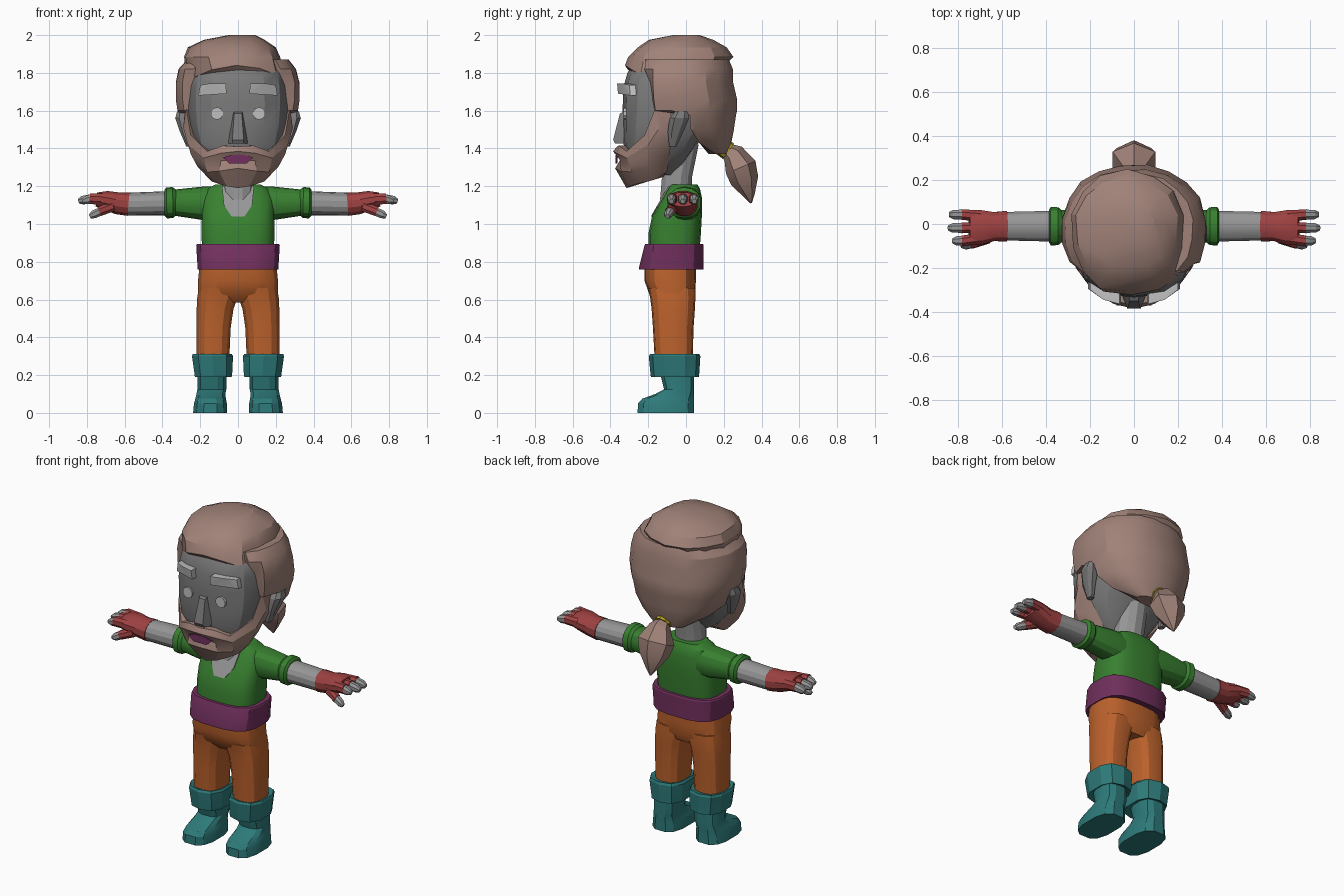
import bpy, bmesh, math
from mathutils import Vector


def material(name, rgb):
    m = bpy.data.materials.new(name)
    lin = [(c / 255 / 12.92) if c < 11 else ((c / 255 + 0.055) / 1.055) ** 2.4 for c in rgb]
    m.diffuse_color = (*lin, 1)
    return m


HAIR = material("hair_brown", (160, 130, 120))
FACE = material("face_grey", (122, 122, 122))
SKIN = material("skin_grey", (150, 150, 150))
PALE = material("pale_grey", (192, 192, 192))
GREEN = material("shirt_green", (56, 128, 48))
PURPLE = material("belt_purple", (114, 48, 94))
ORANGE = material("trouser_orange", (188, 98, 44))
TEAL = material("boot_teal", (46, 122, 122))
RED = material("glove_red", (160, 66, 66))
YELLOW = material("band_yellow", (170, 155, 25))


def finish(name, bm, mat):
    bmesh.ops.remove_doubles(bm, verts=bm.verts[:], dist=0.0005)
    bmesh.ops.recalc_face_normals(bm, faces=bm.faces[:])
    me = bpy.data.meshes.new(name)
    bm.to_mesh(me)
    bm.free()
    me.materials.append(mat)
    ob = bpy.data.objects.new(name, me)
    bpy.context.collection.objects.link(ob)
    return ob


def skin_rows(name, rows, mat, closed=True):
    """Bridge rows of points; closed rows get end caps."""
    bm = bmesh.new()
    vs = [[bm.verts.new(p) for p in r] for r in rows]
    n = len(vs[0])
    for a, b in zip(vs, vs[1:]):
        for i in range(n if closed else n - 1):
            j = (i + 1) % n
            bm.faces.new((a[i], a[j], b[j], b[i]))
    if closed:
        bm.faces.new(vs[0])
        bm.faces.new(vs[-1])
    return finish(name, bm, mat)


def ring(n, p):
    """Unit superellipse points."""
    out = []
    for i in range(n):
        t = 2 * math.pi * (i + 0.5) / n
        c, s = math.cos(t), math.sin(t)
        out.append((math.copysign(abs(c) ** (2 / p), c), math.copysign(abs(s) ** (2 / p), s)))
    return out


def stack(name, rows, mat, n=16, p=2.4, side=1, lump=0.0, droop=0.0):
    """Horizontal sections: z, x0, x1, y0, y1 and optionally a front limit in y."""
    out = []
    for k, (z, x0, x1, y0, y1, *lim) in enumerate(rows):
        r = []
        for i, (u, v) in enumerate(ring(n, p)):
            f = 1 + lump * math.sin(2.2 * i + 7 * z)
            x = (x0 + x1) / 2 + u * f * (x1 - x0) / 2
            y = (y0 + y1) / 2 + v * f * (y1 - y0) / 2
            if lim:
                y = max(y, lim[0])
            r.append((side * x, y, z - (droop * x * x if k < 2 else 0)))
        out.append(r)
    return skin_rows(name, out, mat)


def tube(name, pts, mat, axis, n=10, p=2.2):
    """Sections along a path: (x, y, z, radius along axis, other radius)."""
    cs = [Vector(q[:3]) for q in pts]
    a = Vector(axis)
    out = []
    for i, q in enumerate(pts):
        t = (cs[min(i + 1, len(cs) - 1)] - cs[max(i - 1, 0)]).normalized()
        w = t.cross(a).normalized()
        out.append([cs[i] + a * u * q[3] + w * v * q[4] for u, v in ring(n, p)])
    return skin_rows(name, out, mat)


def hull(name, pts, mat):
    bm = bmesh.new()
    for q in pts:
        bm.verts.new(q)
    bmesh.ops.convex_hull(bm, input=bm.verts[:])
    bmesh.ops.dissolve_limit(bm, angle_limit=0.02, verts=bm.verts[:], edges=bm.edges[:])
    return finish(name, bm, mat)


# Head and neck
stack("head", [(1.26, -.1, .1, -.28, -.05), (1.33, -.18, .18, -.31, .0), (1.42, -.235, .235, -.33, .06),
               (1.52, -.26, .26, -.335, .13), (1.63, -.27, .27, -.335, .17), (1.73, -.265, .265, -.33, .17),
               (1.8, -.25, .25, -.31, .16), (1.86, -.2, .2, -.27, .12)], FACE, n=14, p=2.6)
stack("neck", [(1.13, -.09, .09, -.14, .03), (1.25, -.09, .09, -.13, .035), (1.42, -.09, .09, -.1, .07)], SKIN, n=12, p=2)

# Nose and mouth
hull("nose", [(s * x, y, z) for s in (1, -1) for x, y, z in
              ((.025, -.32, 1.6), (.02, -.35, 1.585), (.03, -.386, 1.445), (.052, -.33, 1.425), (.03, -.375, 1.425))], FACE)
hull("mouth", [(s * x, y, z) for s in (1, -1) for y in (-.372, -.363)
               for x, z in ((.08, 1.352), (.03, 1.366), (.045, 1.32))], PURPLE)

# Eyes, brows and ears
for s, tag in ((1, "left"), (-1, "right")):
    tube(tag + "_eye", [(s * .11, -.29, 1.585, .033, .033), (s * .112, -.332, 1.585, .033, .033)], PALE, (1, 0, 0), p=2)
    hull(tag + "_brow", [(s * x, y + d, z) for d in (0, .06) for x, y, z in
                         ((.065, -.365, 1.745), (.06, -.36, 1.69), (.14, -.345, 1.745),
                          (.2, -.3, 1.735), (.21, -.295, 1.68))], PALE)
    stack(tag + "_ear", [(1.41, .24, .275, -.09, -.05), (1.49, .25, .31, -.1, -.01),
                         (1.56, .25, .335, -.09, .02), (1.595, .26, .325, -.06, .015)], FACE, n=8, side=s)

# Beard and sideburns: rows from the upper edge to below the chin
half = [
    [(0, -.365, 1.41), (.08, -.355, 1.415), (.165, -.315, 1.385), (.25, -.22, 1.47), (.275, -.16, 1.62), (.28, -.08, 1.61)],
    [(0, -.386, 1.385), (.09, -.365, 1.375), (.18, -.315, 1.35), (.265, -.2, 1.42), (.29, -.14, 1.51), (.275, -.08, 1.47)],
    [(0, -.348, 1.34), (.09, -.347, 1.335), (.175, -.3, 1.32), (.25, -.2, 1.37), (.265, -.13, 1.43), (.25, -.08, 1.42)],
    [(0, -.375, 1.295), (.1, -.345, 1.28), (.165, -.285, 1.275), (.215, -.2, 1.305), (.23, -.13, 1.36), (.2, -.09, 1.36)],
    [(0, -.315, 1.19), (.06, -.3, 1.2), (.11, -.25, 1.215), (.14, -.2, 1.225), (.15, -.15, 1.24), (.13, -.1, 1.28)],
]
half.insert(0, [(x * .85, y + .05, z) for x, y, z in half[0]])
half.append([(x * .3, -.12, 1.25) for x, y, z in half[-1]])
skin_rows("beard", [[(-x, y, z) for x, y, z in r[:0:-1]] + r for r in half], HAIR, closed=False)

# Hair: back and sides with a cut-away front, then the swept top
stack("hair_back", [(1.37, -.11, .11, .12, .215), (1.43, -.21, .21, -.1, .24, .07), (1.5, -.285, .285, -.25, .255, .025),
                    (1.575, -.31, .31, -.3, .265, .02), (1.6, -.32, .32, -.31, .27, -.17),
                    (1.66, -.33, .33, -.32, .27, -.18), (1.75, -.33, .33, -.32, .25, -.19),
                    (1.82, -.315, .31, -.32, .25, -.22), (1.87, -.27, .27, -.28, .23, -.24)],
      HAIR, n=20, p=2.2, lump=.012)
stack("hair_top", [(1.815, -.25, .25, -.3, .15), (1.84, -.27, .25, -.325, .2), (1.885, -.285, .225, -.31, .245),
                   (1.935, -.265, .2, -.26, .21), (1.975, -.18, .14, -.2, .14), (2.0, -.05, .09, -.07, .07)],
      HAIR, n=14, p=2.3, lump=.025, droop=1.2)

# Ponytail and its band
tube("hair_band", [(0, .15, 1.44, .05, .05), (0, .225, 1.385, .05, .05)], YELLOW, (1, 0, 0), n=10, p=2)
tube("ponytail", [(0, .2, 1.405, .03, .03), (0, .25, 1.37, .065, .06), (0, .29, 1.3, .112, .085),
                  (0, .31, 1.23, .09, .075), (0, .335, 1.15, .035, .03), (0, .345, 1.11, .004, .004)],
     HAIR, (1, 0, 0), n=6, p=2)

# Shirt with open collar, and belt
stack("shirt", [(.82, -.19, .19, -.2, .07), (.95, -.195, .195, -.2, .08), (1.04, -.193, .193, -.181, .085),
                (1.14, -.19, .19, -.124, .085), (1.185, -.165, .165, -.098, .075), (1.21, -.12, .12, -.084, .06)],
      GREEN, n=20, p=3)
hull("collar_opening", [(s * x, -.175 + .57 * (z - 1.05) + d, z) for s in (1, -1) for d in (-.005, .004)
                        for x, z in ((.085, 1.2), (.075, 1.1), (.035, 1.04))], SKIN)
stack("belt", [(.765, -.2, .2, -.22, .08), (.76, -.217, .217, -.25, .096), (.775, -.217, .217, -.25, .096),
               (.885, -.224, .224, -.222, .096), (.893, -.22, .22, -.218, .092), (.893, -.19, .19, -.19, .07)],
      PURPLE, n=16, p=3)

# Trouser seat
stack("trouser_seat", [(.585, -.17, .17, -.15, .03), (.63, -.215, .215, -.195, .05), (.7, -.214, .214, -.22, .052),
                       (.79, -.205, .205, -.22, .055)], ORANGE, n=18, p=2.8)

for s, tag in ((1, "left"), (-1, "right")):
    # Leg
    stack(tag + "_trouser_leg", [(.27, .045, .222, -.165, .035), (.45, .037, .222, -.175, .04),
                                 (.55, .022, .221, -.182, .047), (.61, .0, .218, -.19, .05), (.66, .0, .21, -.2, .05)],
          ORANGE, n=14, p=2.5, side=s)
    # Boot
    stack(tag + "_boot", [(0, .055, .24, -.26, .045), (.05, .057, .235, -.258, .045), (.075, .062, .228, -.235, .045),
                          (.1, .065, .222, -.165, .045), (.125, .06, .217, -.118, .045), (.21, .058, .215, -.14, .045)],
          TEAL, n=12, p=2.8, side=s)
    stack(tag + "_boot_cuff", [(.2, .055, .215, -.15, .04), (.19, .03, .232, -.186, .07), (.205, .027, .234, -.188, .07),
                               (.3, .022, .248, -.197, .076), (.313, .03, .243, -.19, .07), (.305, .05, .22, -.17, .04)],
          TEAL, n=10, p=2.6, side=s)

    def limb(name, pts, mat, n=10):
        tube(tag + name, [(s * q[0], *q[1:]) for q in pts], mat, (0, 1, 0), n=n)

    # Arm: sleeve, forearm, glove
    limb("_sleeve", [(.1, -.005, 1.105, .08, .095), (.19, -.005, 1.11, .085, .088), (.33, -.01, 1.113, .075, .07),
                     (.345, -.01, 1.113, .088, .082), (.378, -.01, 1.112, .09, .082), (.388, -.01, 1.112, .075, .07)],
         GREEN, n=14)
    limb("_forearm", [(.36, -.01, 1.11, .072, .064), (.6, -.01, 1.105, .066, .06)], SKIN, n=14)
    limb("_glove", [(.58, -.01, 1.105, .072, .064), (.64, -.012, 1.11, .068, .06), (.7, -.016, 1.125, .082, .052),
                    (.75, -.016, 1.13, .078, .038)], RED, n=12)
    # Fingers with bare tips, and thumb
    for i, (y, end) in enumerate(((.043, .84), (-.018, .845), (-.077, .825))):
        limb("_glove_finger_%d" % (i + 1), [(.7, y * .85, 1.13, .027, .032), (.785, y, 1.134, .026, .03)], RED, n=8)
        limb("_fingertip_%d" % (i + 1), [(.775, y, 1.133, .024, .027), (end - .02, y, 1.126, .023, .024),
                                         (end, y, 1.12, .013, .013)], SKIN, n=8)
    limb("_glove_thumb", [(.66, -.06, 1.095, .03, .03), (.735, -.087, 1.066, .026, .027)], RED, n=8)
    limb("_thumb_tip", [(.725, -.084, 1.068, .024, .024), (.765, -.094, 1.05, .023, .023),
                        (.785, -.098, 1.04, .012, .012)], SKIN, n=8)

# Smooth shading with sharp creases
for ob in bpy.context.scene.objects:
    ob.select_set(True)
    bpy.context.view_layer.objects.active = ob
bpy.ops.object.shade_smooth_by_angle(angle=math.radians(26))
